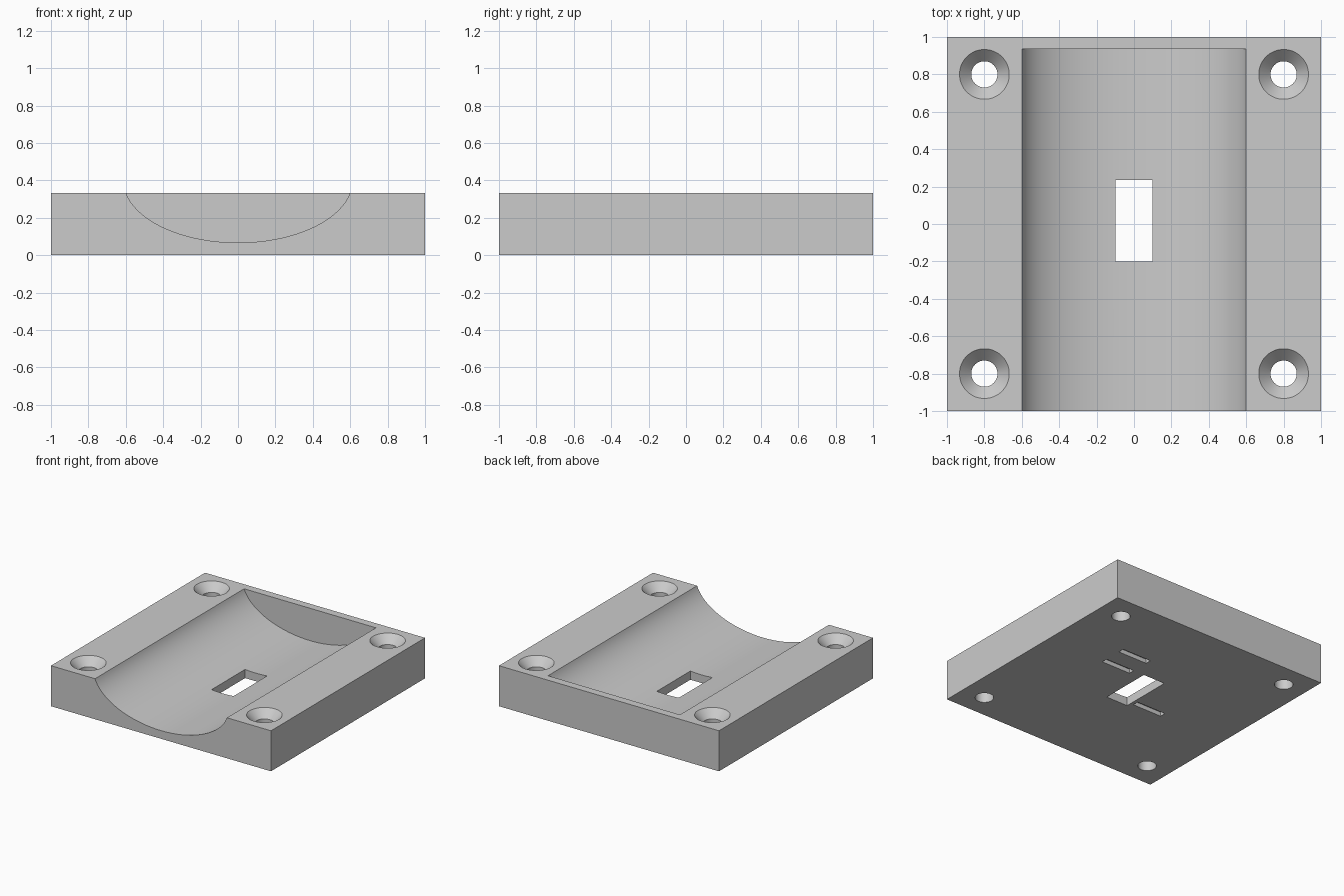
import bpy, bmesh
from math import sin, cos, tau
from mathutils import Matrix

cube = bpy.data.objects.get("Cube")
if cube:
    bpy.data.objects.remove(cube, do_unlink=True)

HEIGHT = 0.333

grey = bpy.data.materials.new("plain grey")
grey.use_nodes = True
colour = (0.6, 0.6, 0.6, 1)
grey.diffuse_color = colour
grey.node_tree.nodes["Principled BSDF"].inputs["Base Color"].default_value = colour


def make_object(name, bm):
    bmesh.ops.recalc_face_normals(bm, faces=bm.faces)
    mesh = bpy.data.meshes.new(name)
    bm.to_mesh(mesh)
    bm.free()
    mesh.materials.append(grey)
    obj = bpy.data.objects.new(name, mesh)
    bpy.context.collection.objects.link(obj)
    return obj


def box(name, x0, x1, y0, y1, z0, z1):
    bm = bmesh.new()
    size = Matrix.Diagonal((x1 - x0, y1 - y0, z1 - z0, 1))
    centre = Matrix.Translation(((x0 + x1) / 2, (y0 + y1) / 2, (z0 + z1) / 2))
    bmesh.ops.create_cube(bm, size=1, matrix=centre @ size)
    return make_object(name, bm)


def elliptic_trough(name, rx, rz, z, y0, y1, sides=128):
    """Elliptic cylinder lying along y."""
    bm = bmesh.new()
    ring = [bm.verts.new((rx * cos(tau * i / sides), y0, z + rz * sin(tau * i / sides)))
            for i in range(sides)]
    face = bm.faces.new(ring)
    grown = bmesh.ops.extrude_face_region(bm, geom=[face])
    verts = [v for v in grown["geom"] if isinstance(v, bmesh.types.BMVert)]
    bmesh.ops.translate(bm, verts=verts, vec=(0, y1 - y0, 0))
    return make_object(name, bm)


def screw_hole(name, x, y, sides=64):
    """Countersunk bore, revolved from a stack of (radius, height) rings."""
    bm = bmesh.new()
    profile = [(0.07, -0.1), (0.07, HEIGHT - 0.065), (0.133, HEIGHT), (0.133, HEIGHT + 0.1)]
    rings = [[bm.verts.new((x + r * cos(tau * i / sides), y + r * sin(tau * i / sides), z))
              for i in range(sides)] for r, z in profile]
    for low, high in zip(rings, rings[1:]):
        for i in range(sides):
            j = (i + 1) % sides
            bm.faces.new((low[i], low[j], high[j], high[i]))
    bm.faces.new(rings[0])
    bm.faces.new(rings[-1])
    return make_object(name, bm)


# Base block
plate = box("base_plate", -1, 1, -1, 1, 0, HEIGHT)

# Cradle groove, open at the front and closed by a thin back wall
cutters = [elliptic_trough("groove_cutter", 0.612, 0.333, 0.4, -1.2, 0.935)]

# Rectangular opening through the floor
cutters.append(box("window_cutter", -0.1, 0.1, -0.2, 0.235, -0.2, 0.3))

# Shallow slots in the underside
for x, y in ((0.2, 0.38), (0.2, 0.185), (-0.395, -0.16)):
    cutters.append(box("slot_cutter", x, x + 0.267, y, y + 0.05, -0.1, 0.035))

# Countersunk screw holes at the corners
for x in (-0.8, 0.8):
    for y in (-0.8, 0.8):
        cutters.append(screw_hole("screw_hole_cutter", x, y))

bpy.ops.object.select_all(action="DESELECT")
plate.select_set(True)
bpy.context.view_layer.objects.active = plate
for cutter in cutters:
    cutter.hide_render = True
    mod = plate.modifiers.new(cutter.name, "BOOLEAN")
    mod.operation = "DIFFERENCE"
    mod.solver = "EXACT"
    mod.object = cutter
    bpy.ops.object.modifier_apply(modifier=mod.name)
    bpy.data.objects.remove(cutter, do_unlink=True)

bpy.ops.object.shade_smooth_by_angle(angle=0.5)
